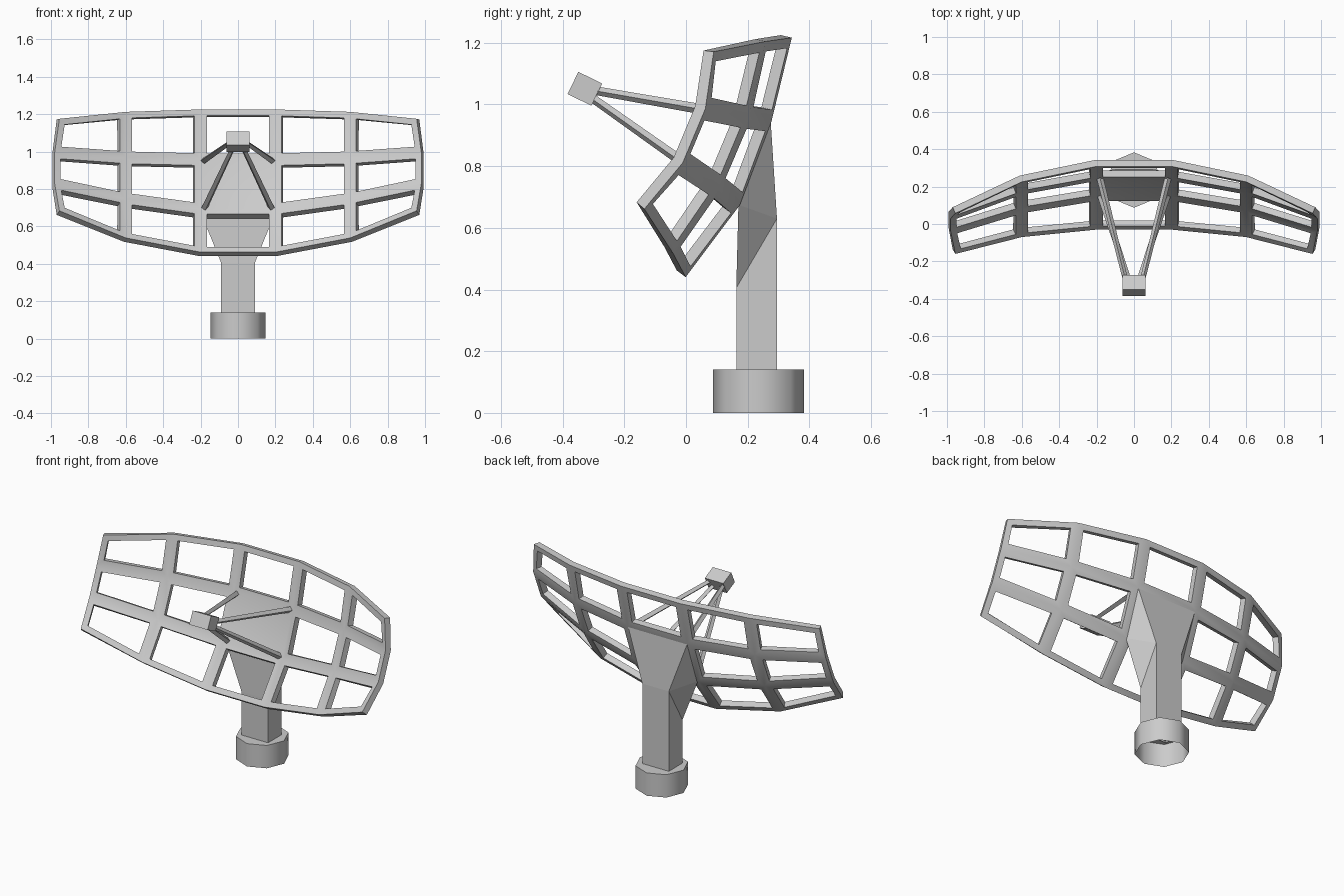
import bpy, bmesh, math
from mathutils import Vector

if "Cube" in bpy.data.objects:
    bpy.data.objects.remove(bpy.data.objects["Cube"])


def finish(bm, name, recalc=True, thickness=0):
    if recalc:
        bmesh.ops.recalc_face_normals(bm, faces=bm.faces)
    me = bpy.data.meshes.new(name)
    bm.to_mesh(me)
    bm.free()
    ob = bpy.data.objects.new(name, me)
    bpy.context.collection.objects.link(ob)
    bpy.ops.object.select_all(action='DESELECT')
    ob.select_set(True)
    bpy.context.view_layer.objects.active = ob
    if thickness:
        mod = ob.modifiers.new("Thickness", 'SOLIDIFY')
        mod.thickness = thickness
        mod.offset = -1
        mod.use_even_offset = True
        bpy.ops.object.modifier_apply(modifier=mod.name)
    return ob


def smooth(ob, degrees):
    bpy.ops.object.shade_smooth_by_angle(angle=math.radians(degrees))


# Reflector frame: columns of (x, y, z), top row to bottom row, mirrored in x
inner = [(.2, .308, 1.225), (.2, .243, .957), (.2, .143, .692), (.2, -.03, .462)]
middle = [(.6, .225, 1.212), (.6, .17, .967), (.6, .078, .747), (.6, -.07, .538)]
outer = [(.955, .057, 1.175), (.98, .03, .995), (.98, -.04, .828), (.955, -.16, .683)]
half = [inner, middle, outer]
columns = [[(-x, y, z) for x, y, z in c] for c in reversed(half)] + half

bm = bmesh.new()
grid = [[bm.verts.new(p) for p in c] for c in columns]
cells = []
for i in range(5):
    for j in range(3):
        f = bm.faces.new((grid[i][j + 1], grid[i + 1][j + 1], grid[i + 1][j], grid[i][j]))
        if (i, j) != (2, 1):        # the centre panel stays solid
            cells.append(f)
bm.normal_update()
bmesh.ops.inset_individual(bm, faces=cells, thickness=.034, use_even_offset=True)
bmesh.ops.delete(bm, geom=cells, context='FACES')
smooth(finish(bm, "reflector_frame", recalc=False, thickness=.036), 30)

# Post with a flared head that meets the back of the centre panel
bm = bmesh.new()
levels = [(.09, .163, .13, .295, .13), (.09, .163, .405, .295, .63),
          (.2, .17, .675, .275, .94)]
rings = []
for w, yf, zf, yb, zb in levels:
    rings.append([bm.verts.new(p) for p in
                  ((-w, yf, zf), (w, yf, zf), (w, yb, zb), (-w, yb, zb))])
for k in range(4):
    n = (k + 1) % 4
    a, b, c = rings
    bm.faces.new((a[k], a[n], b[n], b[k]))
    if k in (0, 2):
        bm.faces.new((b[k], b[n], c[n], c[k]))
    elif k == 1:
        bm.faces.new((b[1], b[2], c[1]))
        bm.faces.new((b[2], c[2], c[1]))
    else:
        bm.faces.new((b[3], b[0], c[0]))
        bm.faces.new((b[3], c[0], c[3]))
bm.faces.new(rings[2])
finish(bm, "post")

# Octagonal base, open underneath
bm = bmesh.new()
ring = [[bm.verts.new((.148 * math.sin(k * math.pi / 4),
                       .235 + .148 * math.cos(k * math.pi / 4), z))
         for k in range(8)] for z in (0, .14)]
for k in range(8):
    n = (k + 1) % 8
    bm.faces.new((ring[0][n], ring[0][k], ring[1][k], ring[1][n]))
bm.faces.new(list(reversed(ring[1])))
smooth(finish(bm, "base", recalc=False), 50)

# Feed box, tilted toward the reflector
bm = bmesh.new()
bmesh.ops.create_cube(bm, size=1)
box = finish(bm, "feed_box")
box.dimensions = (.125, .086, .08)
box.location = (0, -.328, 1.051)
box.rotation_euler.x = math.radians(-26)


# Tapered diamond-section struts from the feed box to the panel corners
def strut(name, start, end, r0, r1):
    a, b = Vector(start), Vector(end)
    d = (b - a).normalized()
    u = d.cross(Vector((0, 0, 1))).normalized()
    v = u.cross(d)
    bm = bmesh.new()
    ends = [[bm.verts.new(p + r * (s * u + t * v))
             for s, t in ((-1, 0), (0, -1), (1, 0), (0, 1))]
            for p, r in ((a, r0), (b, r1))]
    for k in range(4):
        n = (k + 1) % 4
        bm.faces.new((ends[0][k], ends[0][n], ends[1][n], ends[1][k]))
    for e in ends:
        bm.faces.new(e)
    finish(bm, name)


for side, s in (("left", -1), ("right", 1)):
    strut("upper_strut_" + side, (s * .045, -.30, 1.046), (s * .183, .25, .95), .014, .018)
    strut("lower_strut_" + side, (s * .025, -.31, 1.025), (s * .178, .15, .70), .014, .018)
